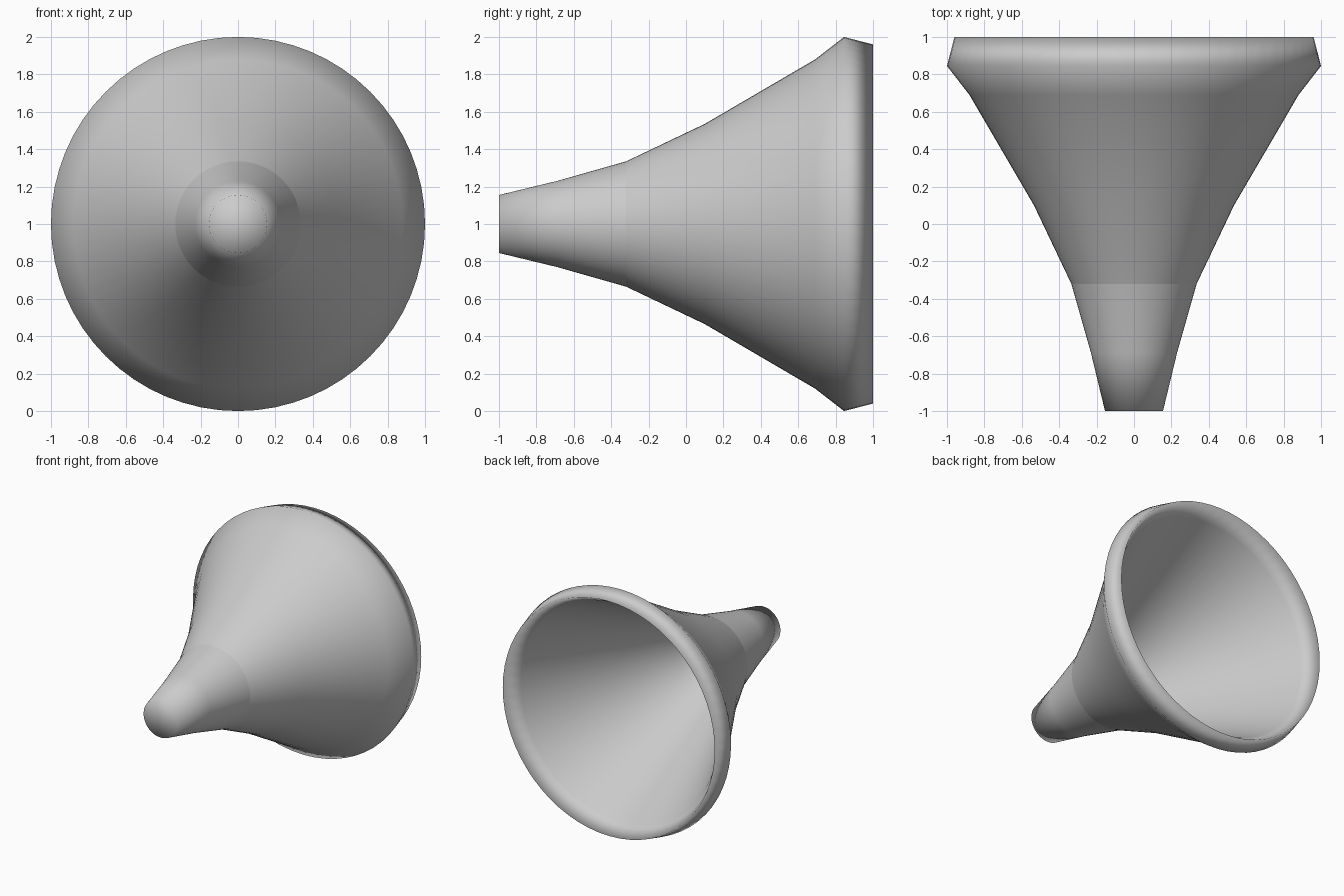
import bpy, bmesh, math

if "Cube" in bpy.data.objects:
    bpy.data.objects.remove(bpy.data.objects["Cube"])

SEGMENTS = 64

def lathe(name, profile):
    """Revolve (y, radius) points around the horizontal axis at z = 1."""
    bm = bmesh.new()
    rings = []
    for y, r in profile:
        if r == 0:
            rings.append([bm.verts.new((0, y, 1))])
        else:
            rings.append([bm.verts.new((r * math.sin(2 * math.pi * i / SEGMENTS), y,
                                        1 + r * math.cos(2 * math.pi * i / SEGMENTS)))
                          for i in range(SEGMENTS)])
    for a, b in zip(rings, rings[1:]):
        for i in range(SEGMENTS):
            j = (i + 1) % SEGMENTS
            if len(a) == 1:
                bm.faces.new((a[0], b[j], b[i]))
            elif len(b) == 1:
                bm.faces.new((a[i], a[j], b[0]))
            else:
                bm.faces.new((a[i], a[j], b[j], b[i]))
    for f in bm.faces:
        f.smooth = True
    mesh = bpy.data.meshes.new(name)
    bm.to_mesh(mesh)
    bm.free()
    obj = bpy.data.objects.new(name, mesh)
    bpy.context.collection.objects.link(obj)
    return obj

# Narrow closed tip
lathe("tip", [(-1, 0), (-1, 0.155), (-0.69, 0.23), (-0.32, 0.335)])

# Flared bell with rolled lip
lathe("bell", [(-0.32, 0.335), (0.10, 0.535), (0.69, 0.88), (0.845, 1.0),
               (1, 0.96), (0.87, 0.89)])

# Hollow conical inside of the bell
lathe("bell_inside", [(0.87, 0.89), (0.10, 0.515), (-0.32, 0.32), (-0.98, 0)])
